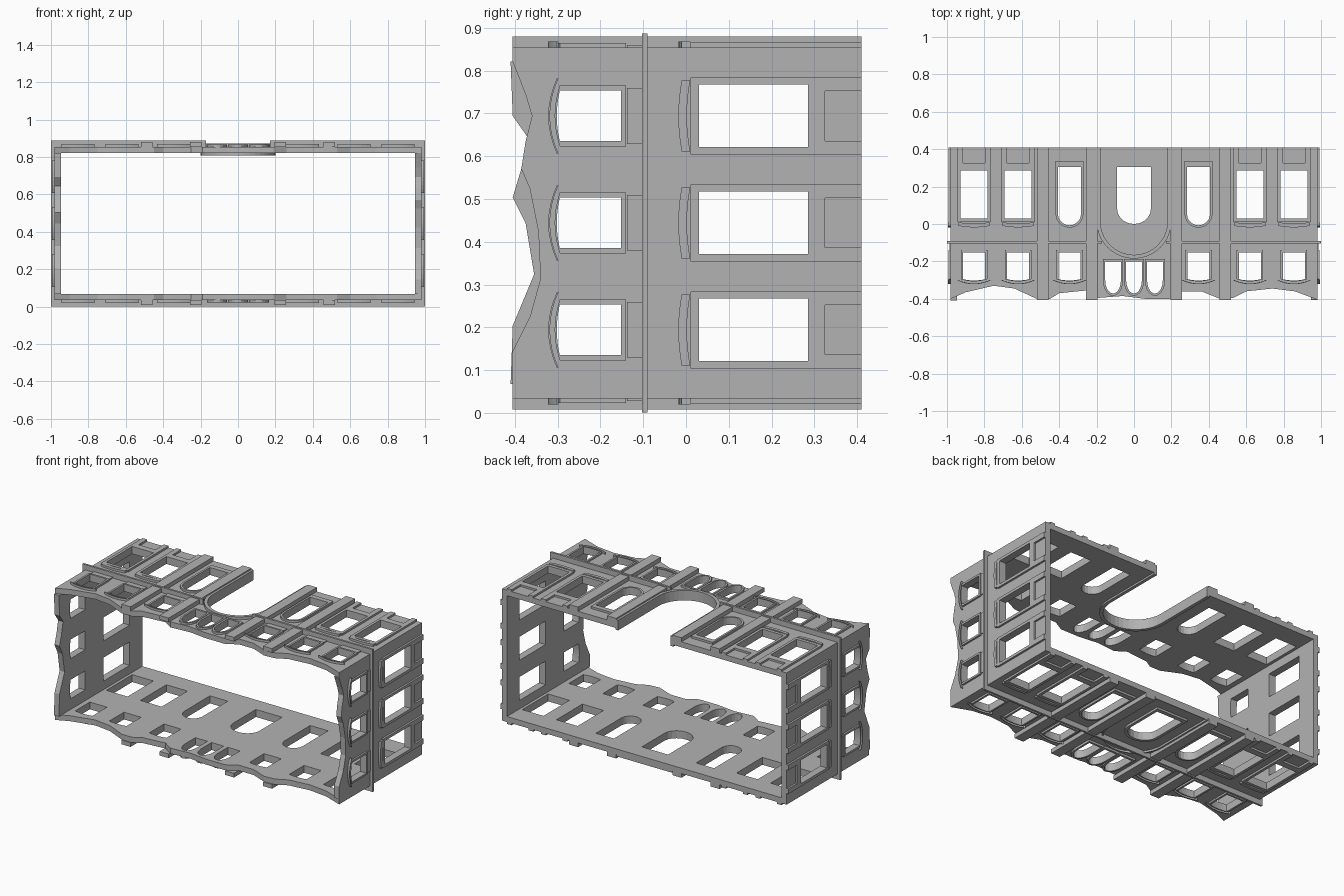
import bpy, bmesh, math
from mathutils import Matrix, Vector

if "Cube" in bpy.data.objects:
    bpy.data.objects.remove(bpy.data.objects["Cube"])

stone = bpy.data.materials.new("grey_stone")
stone.use_nodes = True
GREY = (0.45, 0.45, 0.45, 1)
stone.diffuse_color = GREY
stone.node_tree.nodes["Principled BSDF"].inputs["Base Color"].default_value = GREY

MID = 0.444           # height of the middle of the shell
BASE, TIP = 0.41, -0.405   # foot and broken end of the walls along y
THICK = 0.034


def arch(c, half, foot, spring, rise=0.0, n=10):
    """Opening outline: straight foot, elliptical head towards -y."""
    pts = [(c - half, foot), (c + half, foot)]
    if rise == 0:
        return pts + [(c + half, spring), (c - half, spring)]
    for i in range(n + 1):
        a = math.pi * i / n
        pts.append((c + half * math.cos(a), spring - rise * math.sin(a)))
    return pts


def segment(c, half, foot, spring, rise, n=8):
    """Outline with a shallow curved head."""
    pts = [(c - half, foot), (c + half, foot)]
    for i in range(n + 1):
        t = 1 - 2 * i / n
        pts.append((c + half * t, spring - rise * (1 - t * t)))
    return pts


def hood(c, half, y, deep, rise, n=8):
    """Curved moulding over a window."""
    ts = [1 - 2 * i / n for i in range(n + 1)]
    outer = [(c + half * t, y - deep - rise * (1 - t * t)) for t in ts]
    inner = [(c + half * t, y - rise * (1 - t * t)) for t in reversed(ts)]
    return outer + inner


def slab(name, loops, low, high, frame):
    """Extruded plate with holes, placed on a wall by its frame."""
    curve = bpy.data.curves.new(name, 'CURVE')
    curve.dimensions = '2D'
    curve.fill_mode = 'BOTH'
    curve.extrude = (high - low) / 2
    for loop in loops:
        s = curve.splines.new('POLY')
        s.points.add(len(loop) - 1)
        for p, (u, v) in zip(s.points, loop):
            p.co = (u, v, 0, 1)
        s.use_cyclic_u = True
    temp = bpy.data.objects.new(name + "_outline", curve)
    mesh = bpy.data.meshes.new_from_object(temp)
    bpy.data.objects.remove(temp)
    mesh.name = name
    bm = bmesh.new()
    bm.from_mesh(mesh)
    bmesh.ops.remove_doubles(bm, verts=bm.verts, dist=1e-5)
    bmesh.ops.recalc_face_normals(bm, faces=bm.faces)
    bmesh.ops.transform(bm, verts=bm.verts,
                        matrix=frame @ Matrix.Translation((0, 0, (low + high) / 2)))
    for f in bm.faces:
        f.smooth = False
    bm.to_mesh(mesh)
    bm.free()
    mesh.materials.clear()
    mesh.materials.append(stone)
    obj = bpy.data.objects.new(name, mesh)
    bpy.context.collection.objects.link(obj)


def rect(a, b, y0, y1):
    return [(a, y0), (b, y0), (b, y1), (a, y1)]


def frame_of(u, w, dist):
    """Matrix whose local z points out of the wall."""
    u, w = Vector(u), Vector(w)
    m = Matrix((u, (0, 1, 0), w)).transposed().to_4x4()
    m.translation = Vector((0, 0, MID)) + w * dist
    return m


def windows(name, low_cols, high_cols, frame):
    """Raised bays, hoods and sills; returns the wall openings."""
    holes, bays, hoods, sills, upper = [], [], [], [], []
    for c in low_cols:
        hole = rect(c - 0.073, c + 0.073, 0.285, 0.03)
        holes.append(hole)
        # bay has two legs running to the foot around a sunk panel
        bays += [[(c - 0.09, BASE), (c - 0.058, BASE), (c - 0.058, 0.325), (c + 0.058, 0.325),
                  (c + 0.058, BASE), (c + 0.09, BASE), (c + 0.09, 0.01), (c - 0.09, 0.01)], hole]
        hoods.append(hood(c, 0.083, 0.01, 0.02, 0.008))
    for c in high_cols:
        hole = segment(c, 0.059, -0.152, -0.295, 0.007)
        holes.append(hole)
        upper += [segment(c, 0.071, -0.14, -0.295, 0.012), hole]
        hoods.append(hood(c, 0.088, -0.298, 0.004, 0.02))
        sills.append(rect(c - 0.065, c + 0.065, -0.1, -0.138))
    slab(name + "_lower_window_bays", bays, 0, 0.012, frame)
    slab(name + "_upper_window_frames", upper, 0, 0.011, frame)
    slab(name + "_window_hoods", hoods, 0, 0.014, frame)
    slab(name + "_sill_panels", sills, 0, 0.006, frame)
    return holes


def long_wall(name, frame, broken, doorway):
    cols = [-0.855, -0.62, 0.62, 0.855]
    holes = windows(name, cols, cols + [-0.345, 0.345], frame)
    # tall round-headed windows
    rings = []
    for c in (-0.345, 0.345):
        hole = arch(c, 0.062, 0.305, 0.055, 0.062)
        holes.append(hole)
        rings += [arch(c, 0.075, 0.337, 0.055, 0.075), hole]
    # trio of lancets
    for c in (-0.112, 0, 0.112):
        hole = arch(c, 0.042, -0.2, -0.3, 0.072)
        holes.append(hole)
        rings += [arch(c, 0.054, -0.187, -0.3, 0.084), hole]
    opening = arch(0, 0.18, BASE, 0.015, 0.18, 20)
    if doorway:
        # doorway notch breaks the foot of the wall
        notch = [opening[0]] + opening[:1:-1] + [opening[1]]
        head = opening[2:]
        foot = [(-0.98, BASE), opening[0]] + head[::-1] + [opening[1], (0.98, BASE)]
        outer = arch(0, 0.2, BASE, 0.015, 0.2, 20)[2:]
        ring = [(0.18, BASE), (0.2, BASE)] + outer + [(-0.2, BASE), (-0.18, BASE)] + head[::-1]
        slab(name + "_door_arch", [ring], -0.045, 0.018, frame)
        bands = [rect(-0.998, -0.17, -0.09, -0.103), rect(0.17, 0.998, -0.09, -0.103)]
    else:
        foot = [(-0.98, BASE), (0.98, BASE)]
        hole = arch(0, 0.09, 0.305, 0.08, 0.08)
        holes.append(hole)
        rings += [arch(0, 0.108, 0.33, 0.08, 0.098), hole]
        slab(name + "_centre_arch", [arch(0, 0.19, BASE, 0.015, 0.18, 20), opening], 0, 0.012, frame)
        bands = [rect(-0.998, 0.998, -0.09, -0.103)]
    slab(name + "_wall", [foot + broken[::-1]] + holes, -THICK, 0, frame)
    slab(name + "_arched_frames", rings, 0, 0.013, frame)
    slab(name + "_belt_course", bands, 0, 0.033, frame)
    slab(name + "_pilasters", [rect(c - 0.031, c + 0.031, BASE, TIP)
                               for c in (-0.487, -0.225, 0.225, 0.487)], 0, 0.026, frame)


def end_wall(name, frame, broken):
    cols = [-0.25, 0, 0.25]
    holes = windows(name, cols, cols, frame)
    outline = [(-0.377, BASE), (0.377, BASE)] + broken[::-1]
    slab(name + "_wall", [outline] + holes, -THICK, 0, frame)
    slab(name + "_belt_course", [rect(-0.443, 0.443, -0.09, -0.103)], 0, 0.019, frame)


# broken edges, from low u to high u
ragged_top = [(-0.98, -0.4), (-0.9, -0.365), (-0.75, -0.33), (-0.64, -0.345), (-0.52, -0.4),
              (-0.45, -0.4), (-0.4, -0.37), (-0.25, -0.355), (-0.19, -0.395), (-0.06, -0.385),
              (0.06, -0.4), (0.19, -0.4), (0.26, -0.36), (0.36, -0.36), (0.46, -0.4),
              (0.53, -0.395), (0.6, -0.36), (0.74, -0.345), (0.86, -0.36), (0.98, -0.405)]
ragged_bottom = [(-u, v) for u, v in reversed(ragged_top)]
ragged_right = [(-0.377, -0.405), (-0.3, -0.375), (-0.25, -0.36), (-0.19, -0.375), (-0.126, -0.385),
                (-0.08, -0.365), (0.02, -0.345), (0.13, -0.34), (0.22, -0.365), (0.3, -0.405),
                (0.377, -0.405)]
ragged_left = [(-0.377, -0.41), (-0.24, -0.405), (-0.12, -0.355), (0, -0.375), (0.06, -0.405),
               (0.126, -0.385), (0.2, -0.37), (0.25, -0.405), (0.377, -0.41)]

long_wall("entrance", frame_of((1, 0, 0), (0, 0, 1), 0.41), ragged_top, True)
long_wall("rear", frame_of((-1, 0, 0), (0, 0, -1), 0.41), ragged_bottom, False)
end_wall("left_end", frame_of((0, 0, -1), (1, 0, 0), 0.98), ragged_right)
end_wall("right_end", frame_of((0, 0, 1), (-1, 0, 0), 0.98), ragged_left)
